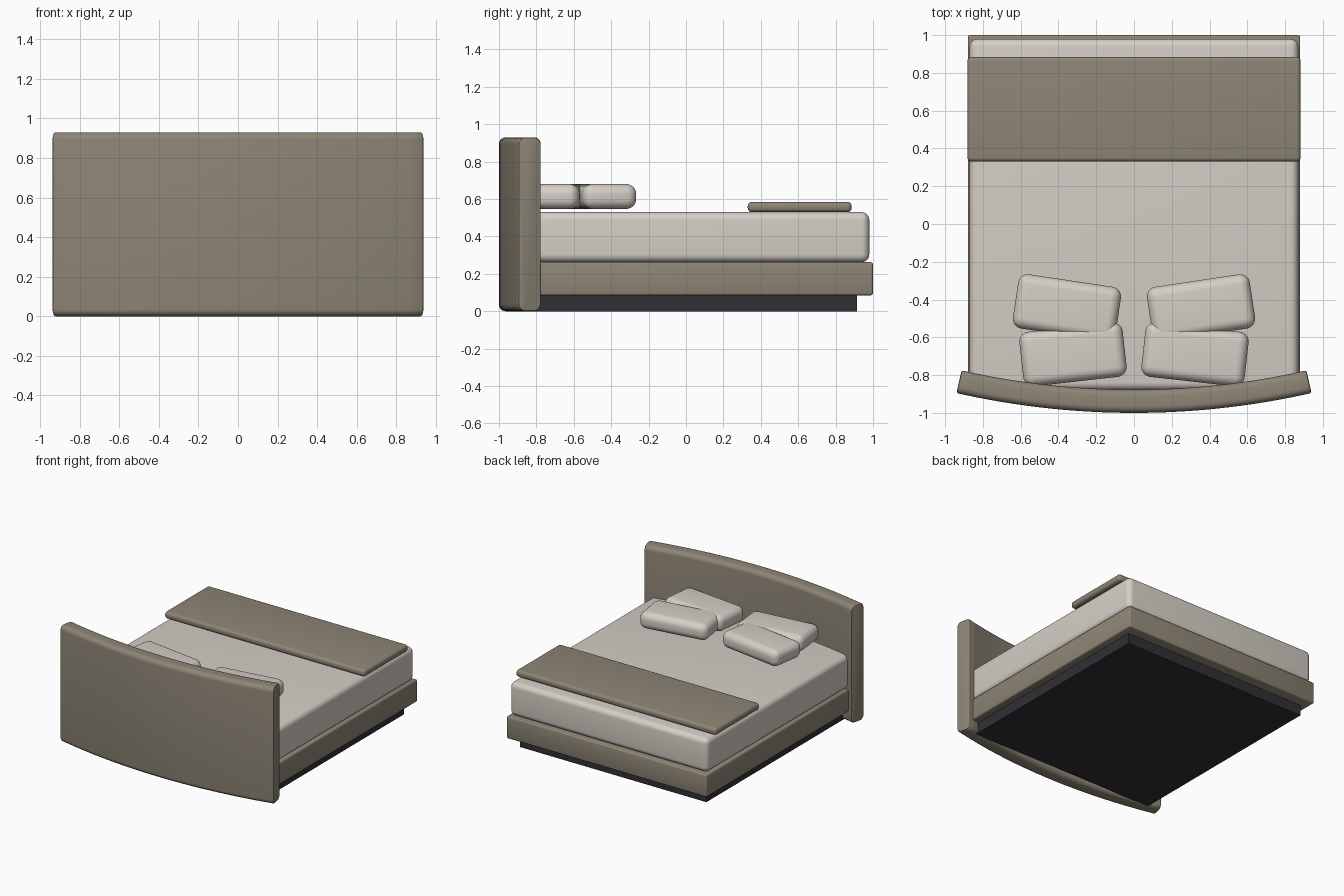
import bpy, bmesh
from math import sin, cos, asin, pi, radians

if "Cube" in bpy.data.objects:
    bpy.data.objects.remove(bpy.data.objects["Cube"])


def material(name, rgb):
    m = bpy.data.materials.new(name)
    m.diffuse_color = (*rgb, 1)
    m.use_nodes = True
    m.node_tree.nodes["Principled BSDF"].inputs["Base Color"].default_value = m.diffuse_color
    return m


TAUPE = material("taupe_fabric", (0.27, 0.235, 0.18))
LINEN = material("linen", (0.66, 0.62, 0.56))
DARK = material("dark_base", (0.03, 0.03, 0.036))


def finish(bm, name, mat):
    bmesh.ops.recalc_face_normals(bm, faces=bm.faces)
    me = bpy.data.meshes.new(name)
    bm.to_mesh(me)
    bm.free()
    ob = bpy.data.objects.new(name, me)
    bpy.context.collection.objects.link(ob)
    me.materials.append(mat)
    bpy.ops.object.select_all(action='DESELECT')
    ob.select_set(True)
    bpy.context.view_layer.objects.active = ob
    bpy.ops.object.shade_smooth_by_angle(angle=radians(35))
    return ob


def soft_box(name, lo, hi, mat, radius=0.0, segments=4):
    """Box between two corners with rounded edges, origin at its centre."""
    bm = bmesh.new()
    bmesh.ops.create_cube(bm, size=1)
    bmesh.ops.scale(bm, vec=[b - a for a, b in zip(lo, hi)], verts=bm.verts)
    if radius:
        bmesh.ops.bevel(bm, geom=bm.edges[:], offset=radius, segments=segments,
                        profile=0.5, affect='EDGES')
    ob = finish(bm, name, mat)
    ob.location = [(a + b) / 2 for a, b in zip(lo, hi)]
    return ob


# Plinth, frame, mattress and folded throw
soft_box("plinth", (-0.82, -0.82, 0), (0.82, 0.915, 0.085), DARK)
soft_box("bed_frame", (-0.88, -0.88, 0.085), (0.88, 1.0, 0.262), TAUPE, 0.012, 3)
soft_box("mattress", (-0.87, -0.88, 0.262), (0.87, 0.98, 0.53), LINEN, 0.042, 6)
soft_box("throw", (-0.882, 0.33, 0.53), (0.882, 0.885, 0.585), TAUPE, 0.022, 5)

# Pillows: overlapping pairs, mirrored across the bed
for side, label in ((-1, "left"), (1, "right")):
    for part, x, y, turn in (("front", 0.355, -0.443, 8.5), ("rear", 0.323, -0.69, -6.4)):
        p = soft_box(f"{part}_pillow_{label}", (-0.275, -0.145, 0.547),
                     (0.275, 0.145, 0.68), LINEN, 0.053, 7)
        p.location.x, p.location.y = side * x, y
        p.rotation_euler.z = side * radians(turn)


# Curved headboard: rounded section swept along an arc
def section(inset):
    t, h, r = 0.0615 - inset, 0.465 - inset, 0.036
    pts = []
    for k, (sx, sz) in enumerate(((1, 1), (-1, 1), (-1, -1), (1, -1))):
        for i in range(7):
            a = k * pi / 2 + i / 6 * pi / 2
            pts.append((sx * (t - r) + r * cos(a), 0.465 + sz * (h - r) + r * sin(a)))
    return pts


R_OUT, CY = 4.26, 3.26
R_MID = R_OUT - 0.0615
END = asin(0.94 / R_OUT)
TRIM = 0.01 / R_OUT
stations = [(-END, 0.01), (-END + 0.3 * TRIM, 0.003)]
stations += [(-(END - TRIM) + 2 * (END - TRIM) * i / 32, 0) for i in range(33)]
stations += [(END - 0.3 * TRIM, 0.003), (END, 0.01)]

bm = bmesh.new()
rings = []
for ang, inset in stations:
    rings.append([bm.verts.new(((R_MID + d) * sin(ang), CY - (R_MID + d) * cos(ang), z))
                  for d, z in section(inset)])
for a, b in zip(rings, rings[1:]):
    n = len(a)
    for i in range(n):
        bm.faces.new((a[i], a[(i + 1) % n], b[(i + 1) % n], b[i]))
bm.faces.new(rings[0])
bm.faces.new(rings[-1])
finish(bm, "headboard", TAUPE)
